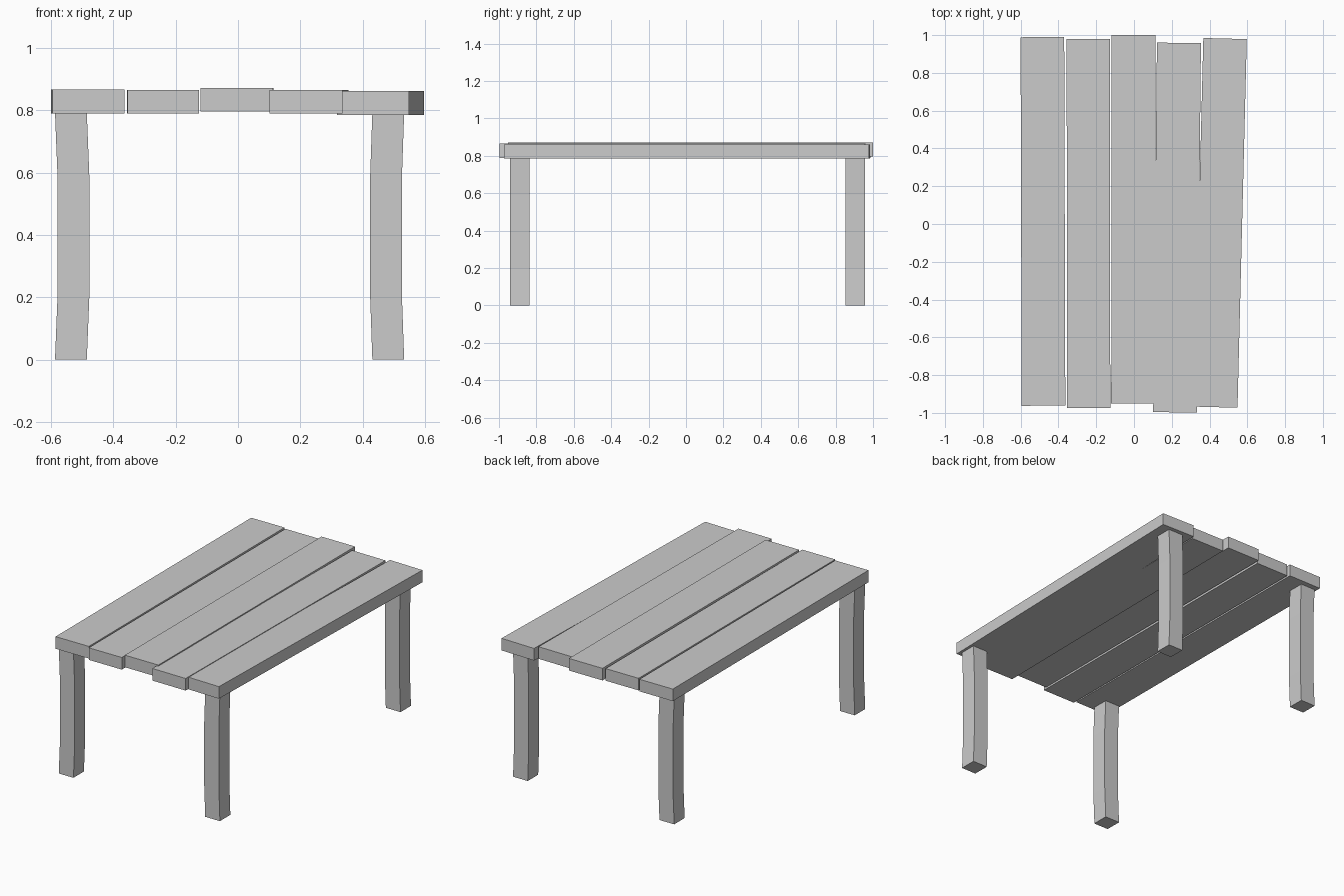
import bpy, bmesh
from math import atan2

if "Cube" in bpy.data.objects:
    bpy.data.objects.remove(bpy.data.objects["Cube"])


def add_object(name, bm):
    bmesh.ops.recalc_face_normals(bm, faces=bm.faces[:])
    mesh = bpy.data.meshes.new(name)
    bm.to_mesh(mesh)
    bm.free()
    obj = bpy.data.objects.new(name, mesh)
    bpy.context.collection.objects.link(obj)
    return obj


def plank(name, x_front, x_back, width, y0, y1, z0, thickness):
    """Box board whose centre line runs from x_front (at y0) to x_back (at y1)."""
    bm = bmesh.new()
    bmesh.ops.create_cube(bm, size=1)
    bmesh.ops.scale(bm, vec=(width, y1 - y0, thickness), verts=bm.verts)
    obj = add_object(name, bm)
    obj.location = ((x_front + x_back) / 2, (y0 + y1) / 2, z0 + thickness / 2)
    obj.rotation_euler.z = -atan2(x_back - x_front, y1 - y0)
    return obj


def leg(name, x, y, bow):
    """Square post that bows sideways through its middle."""
    w, d = 0.051, 0.052
    bm = bmesh.new()
    rings = []
    for z, shift in ((0, 0), (0.2, bow), (0.59, bow), (0.792, 0)):
        rings.append([bm.verts.new((x + shift + sx * w, y + sy * d, z))
                      for sx, sy in ((-1, -1), (1, -1), (1, 1), (-1, 1))])
    for a, b in zip(rings, rings[1:]):
        for i in range(4):
            j = (i + 1) % 4
            bm.faces.new((a[i], a[j], b[j], b[i]))
    bm.faces.new(rings[0])
    bm.faces.new(rings[-1])
    return add_object(name, bm)


# Table top: five uneven boards (front x, back x, width, y0, y1, bottom z)
boards = [
    (-0.479, -0.485, 0.231, -0.962, 0.989, 0.790),
    (-0.240, -0.242, 0.229, -0.975, 0.980, 0.789),
    (-0.004, -0.003, 0.233, -0.951, 1.000, 0.796),
    (0.218, 0.238, 0.233, -0.997, 0.959, 0.789),
    (0.433, 0.482, 0.230, -0.970, 0.982, 0.785),
]
for i, b in enumerate(boards, 1):
    plank(f"top_plank_{i}", *b, 0.076)

# Legs: bowed inwards, one per corner
for end, y in (("front", -0.889), ("back", 0.904)):
    leg(f"{end}_left_leg", -0.536, y, 0.008)
    leg(f"{end}_right_leg", 0.482, y, -0.007)
